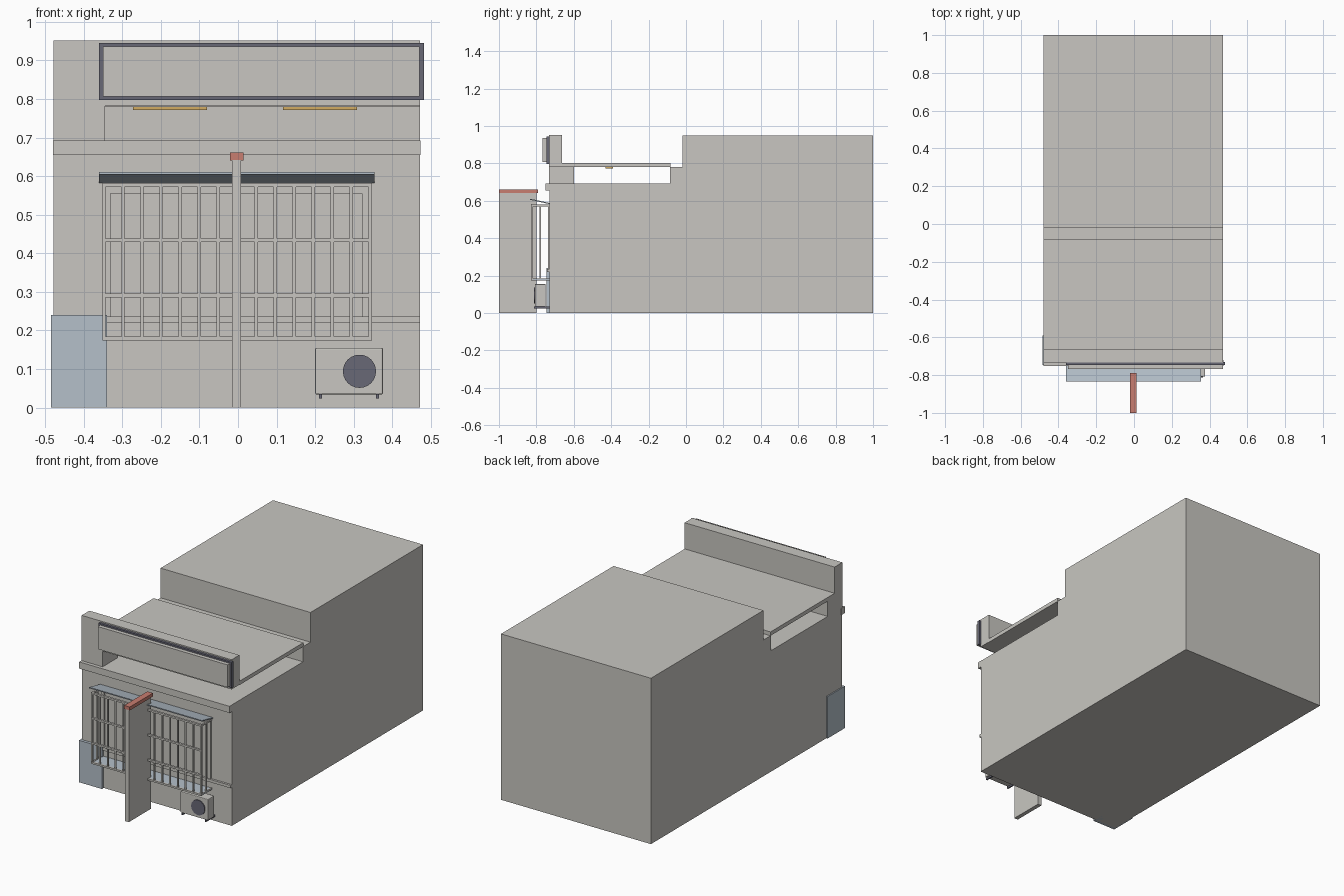
import bpy
import bmesh
import math

if "Cube" in bpy.data.objects:
    bpy.data.objects.remove(bpy.data.objects["Cube"])


def material(name, rgb):
    m = bpy.data.materials.new(name)
    m.diffuse_color = (*rgb, 1)
    m.use_nodes = True
    m.node_tree.nodes["Principled BSDF"].inputs["Base Color"].default_value = m.diffuse_color
    return m


GREY = material("warm grey", (0.578, 0.565, 0.533))
BLUE = material("pale blue", (0.462, 0.527, 0.591))
DARK = material("slate", (0.138, 0.138, 0.181))
RED = material("brick red", (0.578, 0.205, 0.162))
AMBER = material("amber", (0.658, 0.418, 0.127))


def make(name, bm, mat):
    bmesh.ops.recalc_face_normals(bm, faces=bm.faces)
    me = bpy.data.meshes.new(name)
    bm.to_mesh(me)
    bm.free()
    me.materials.append(mat)
    ob = bpy.data.objects.new(name, me)
    bpy.context.collection.objects.link(ob)
    return ob


def extrude_x(name, profile, x0, x1, mat):
    """Extrude a (y, z) profile along x."""
    bm = bmesh.new()
    face = bm.faces.new([bm.verts.new((x0, y, z)) for y, z in profile])
    ext = bmesh.ops.extrude_face_region(bm, geom=[face])
    verts = [v for v in ext["geom"] if isinstance(v, bmesh.types.BMVert)]
    bmesh.ops.translate(bm, verts=verts, vec=(x1 - x0, 0, 0))
    return make(name, bm, mat)


def box(name, x, y, z, mat=GREY, bevel=0):
    ob = extrude_x(name, [(y[0], z[0]), (y[1], z[0]), (y[1], z[1]), (y[0], z[1])], x[0], x[1], mat)
    if bevel:
        mod = ob.modifiers.new("soft edges", 'BEVEL')
        mod.width = bevel
        mod.segments = 2
    return ob


# Building mass with stepped rear block
L, R = -0.478, 0.472
extrude_x("building", [(-0.73, 0), (1, 0), (1, 0.95), (-0.018, 0.95), (-0.018, 0.78),
                       (-0.085, 0.78), (-0.085, 0.693), (-0.73, 0.693)], L, R, GREY)

# Raised roof, parapet and supporting column
box("roof_slab", (L, R), (-0.665, -0.082), (0.78, 0.802))
box("parapet", (L, R), (-0.732, -0.662), (0.782, 0.952))
box("corner_column", (L, -0.345), (-0.732, -0.6), (0.69, 0.782))
for i, x in enumerate((-0.272, 0.117)):
    box(f"ceiling_light_{i}", (x, x + 0.192), (-0.43, -0.39), (0.772, 0.781), AMBER)

# Facade mouldings
box("cornice", (L - 0.002, R + 0.001), (-0.752, -0.72), (0.655, 0.693))
box("sill_band", (L, R), (-0.742, -0.72), (0.22, 0.236))

# Corner cladding wrapping onto the side
box("corner_cladding", (-0.485, -0.34), (-0.746, -0.59), (0, 0.24), BLUE)

# Sign board on a darker backing
box("sign_backing", (-0.361, 0.482), (-0.746, -0.73), (0.797, 0.945), DARK)
box("sign_panel", (-0.35, 0.471), (-0.768, -0.744), (0.807, 0.936))

# Projecting fin wall with cap
box("fin_wall", (-0.016, 0.008), (-1, -0.8), (0, 0.642))
box("fin_cap", (-0.021, 0.014), (-1, -0.79), (0.641, 0.661), RED)

# Window frame on the facade
W0, W1 = -0.331, 0.322
for i, x in enumerate((W0 - 0.02, W1)):
    box(f"window_jamb_{i}", (x, x + 0.02), (-0.738, -0.728), (0.235, 0.575))
box("window_head", (W0 - 0.02, W1 + 0.02), (-0.738, -0.728), (0.555, 0.575))

# Projecting window grille
G0, G1, GY = -0.351, 0.347, -0.829
bars = 14
for i in range(bars + 1):
    x = G0 + 0.004 + (G1 - G0 - 0.008) * i / bars
    box(f"grille_bar_{i}", (x - 0.004, x + 0.004), (GY + 0.002, GY + 0.01), (0.175, 0.58))
for i, z in enumerate((0.179, 0.291, 0.434, 0.577)):
    box(f"grille_rail_{i}", (G0, G1), (GY, GY + 0.012), (z - 0.005, z + 0.005))
for side, x in (("left", G0), ("right", G1 - 0.008)):
    box(f"grille_post_{side}", (x, x + 0.008), (-0.782, -0.774), (0.18, 0.577))
    for i, z in enumerate((0.18, 0.575)):
        box(f"grille_return_{side}_{i}", (x, x + 0.008), (GY, -0.73), (z - 0.005, z + 0.005))
box("grille_tray", (G0, G1), (GY + 0.01, -0.73), (0.176, 0.182), BLUE)

# Canopy tilting up toward the street
extrude_x("canopy", [(-0.728, 0.582), (-0.833, 0.605), (-0.833, 0.611), (-0.728, 0.588)],
          -0.361, 0.354, BLUE)

# Air conditioner with fan, feet and wall bracket
box("air_conditioner", (0.2, 0.376), (-0.808, -0.75), (0.034, 0.155), GREY, 0.004)
bm = bmesh.new()
bmesh.ops.create_cone(bm, cap_ends=True, segments=24, radius1=0.043, radius2=0.043, depth=0.008)
fan = make("fan_grille", bm, DARK)
fan.rotation_euler.x = math.pi / 2
fan.location = (0.315, -0.809, 0.094)
for i, x in enumerate((0.21, 0.358)):
    box(f"unit_foot_{i}", (x, x + 0.008), (-0.812, -0.73), (0.024, 0.035), DARK)
